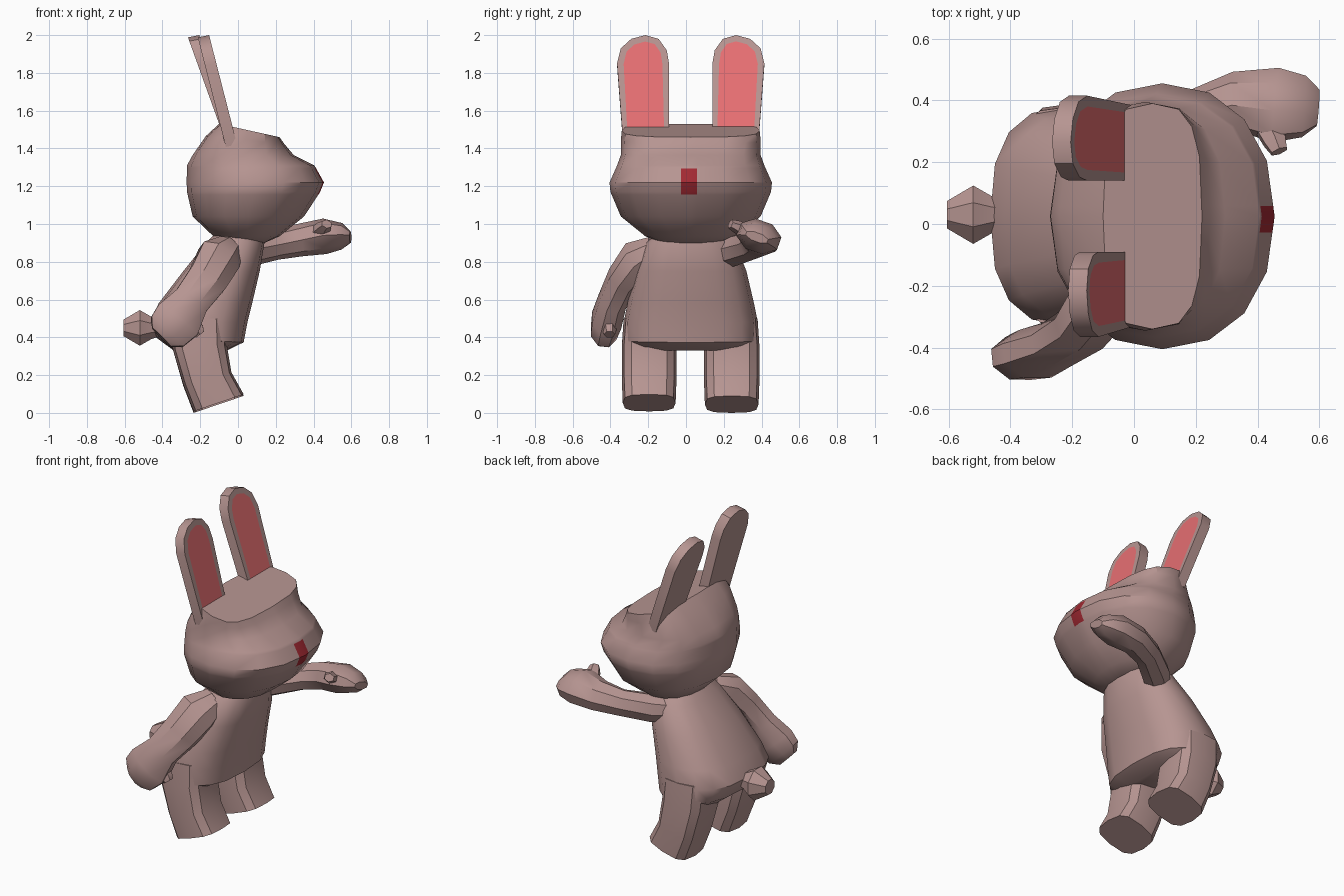
import bpy, bmesh, math
from mathutils import Vector

if "Cube" in bpy.data.objects:
    bpy.data.objects.remove(bpy.data.objects["Cube"])


def material(name, rgb):
    m = bpy.data.materials.new(name)
    m.diffuse_color = (*rgb, 1)
    m.use_nodes = True
    m.node_tree.nodes["Principled BSDF"].inputs["Base Color"].default_value = m.diffuse_color
    return m


FUR = material("dusty_pink_fur", (0.47, 0.30, 0.285))
PINK = material("inner_ear_pink", (0.80, 0.16, 0.17))
RED = material("nose_red", (0.36, 0.022, 0.032))
MID = 0.025  # the y of the body's plane of symmetry


def finish(bm, name, mats=(FUR,), angle=35):
    bmesh.ops.recalc_face_normals(bm, faces=bm.faces[:])
    me = bpy.data.meshes.new(name)
    bm.to_mesh(me)
    bm.free()
    for m in mats:
        me.materials.append(m)
    ob = bpy.data.objects.new(name, me)
    bpy.context.collection.objects.link(ob)
    bpy.ops.object.select_all(action='DESELECT')
    ob.select_set(True)
    bpy.context.view_layer.objects.active = ob
    bpy.ops.object.shade_smooth_by_angle(angle=math.radians(angle))
    return ob


def skin(rings):
    """Join rings of points into a closed skin."""
    bm = bmesh.new()
    vs = [[bm.verts.new(p) for p in r] for r in rings]
    n = len(vs[0])
    for a, b in zip(vs, vs[1:]):
        for i in range(n):
            j = (i + 1) % n
            bm.faces.new((a[i], a[j], b[j], b[i]))
    bm.faces.new(vs[0])
    bm.faces.new(vs[-1])
    return bm


def power(v, e):
    return math.copysign(abs(v) ** (2 / e), v)


def stack(sections, yc, n):
    """Rounded sections: (z, x back, x front, half width, squareness, tilt)."""
    rings = []
    for z, x0, x1, hy, e, tilt in sections:
        ring = []
        for i in range(n):
            a = math.tau * i / n
            dx = (x1 - x0) / 2 * power(math.cos(a), e)
            ring.append(((x0 + x1) / 2 + dx, yc + hy * power(math.sin(a), e), z + tilt * dx))
        rings.append(ring)
    return skin(rings)


def tube(path, wide, n=8):
    """Oval tube: (point, radius along wide, other radius)."""
    rings = []
    pts = [Vector(p[0]) for p in path]
    for i, (_, ra, rb) in enumerate(path):
        d = (pts[min(i + 1, len(pts) - 1)] - pts[max(i - 1, 0)]).normalized()
        w = Vector(wide)
        w = (w - d * w.dot(d)).normalized()
        s = d.cross(w)
        rings.append([pts[i] + w * ra * math.cos(math.tau * (k + .5) / n)
                      + s * rb * math.sin(math.tau * (k + .5) / n) for k in range(n)])
    return skin(rings)


# Head, with the nose patch cut into its front
head = stack([
    (0.90, -0.03, 0.14, 0.15, 2.0, 0),
    (0.935, -0.13, 0.22, 0.24, 2.1, 0),
    (1.04, -0.24, 0.35, 0.37, 2.2, 0),
    (1.17, -0.27, 0.435, 0.425, 2.2, 0),
    (1.22, -0.272, 0.455, 0.43, 2.2, 0),
    (1.31, -0.27, 0.405, 0.39, 2.3, 0),
    (1.365, -0.24, 0.295, 0.37, 2.5, 0),
    (1.445, -0.17, 0.245, 0.37, 2.8, -0.1),
    (1.495, -0.10, 0.22, 0.365, 3.0, -0.22)], MID, 16)
for co, no in (((0, -.027, 0), (0, 1, 0)), ((0, .058, 0), (0, 1, 0)),
               ((0, 0, 1.155), (0, 0, 1)), ((0, 0, 1.295), (0, 0, 1))):
    bmesh.ops.bisect_plane(head, geom=head.verts[:] + head.edges[:] + head.faces[:],
                           plane_co=co, plane_no=no)
for f in head.faces:
    c = f.calc_center_median()
    if c.x > 0.3 and -.027 < c.y < .058 and 1.155 < c.z < 1.295:
        f.material_index = 1
finish(head, "head", (FUR, RED))

# Torso
finish(stack([
    (0.97, -0.10, 0.12, 0.16, 2.2, 0),
    (0.90, -0.17, 0.14, 0.235, 2.3, 0),
    (0.75, -0.29, 0.115, 0.295, 2.4, 0),
    (0.58, -0.42, 0.075, 0.335, 2.5, 0),
    (0.48, -0.465, 0.05, 0.355, 2.6, 0),
    (0.385, -0.43, 0.03, 0.35, 2.7, -0.05),
    (0.33, -0.34, -0.06, 0.29, 2.8, 0)], MID, 16), "torso")

# Legs with slanted soles
for name, yc, hy, z in (("right_leg", -0.195, 0.145, 0.053), ("left_leg", 0.242, 0.147, 0.045)):
    finish(stack([
        (z, -0.235, 0.03, hy - .005, 3.2, 0.34),
        (z + .13, -0.29, -0.035, hy, 3.2, 0.25),
        (0.35, -0.345, -0.06, hy, 3.2, 0.1),
        (0.50, -0.36, -0.06, hy - .01, 3.0, 0)], yc, 12), name)

# Tail, a faceted ball pointing back
finish(tube([((-0.42, 0.03, 0.45), 0.05, 0.05), ((-0.46, 0.03, 0.45), 0.065, 0.065),
             ((-0.52, 0.03, 0.45), 0.102, 0.102), ((-0.605, 0.03, 0.45), 0.048, 0.048)],
            (0, 0, 1)), "tail", angle=30)

# Ears: extruded outline with an inset pink front
OUTLINE = [(.115, 1.42), (.115, 1.85), (.127, 1.92), (.17, 1.98), (.24, 2.0),
           (.315, 1.98), (.37, 1.93), (.39, 1.85), (.357, 1.42)]
for name, side, x_top in (("right_ear", -1, -0.153), ("left_ear", 1, -0.205)):
    bm = bmesh.new()
    loops = []
    for thick in (0, 0.06):
        loops.append([bm.verts.new((-0.025 + (x_top + 0.025) * (z - 1.5) / 0.5 - thick,
                                    MID + side * u, z - thick * 0.2)) for u, z in OUTLINE])
    front = bm.faces.new(loops[0])
    bm.faces.new(loops[1])
    for i in range(len(OUTLINE)):
        j = (i + 1) % len(OUTLINE)
        bm.faces.new((loops[0][i], loops[0][j], loops[1][j], loops[1][i]))
    bmesh.ops.recalc_face_normals(bm, faces=bm.faces[:])
    bmesh.ops.inset_individual(bm, faces=[front], thickness=0.035)
    front.material_index = 1
    finish(bm, name, (FUR, PINK))

# Lowered arm, swung back
finish(tube([((-0.05, -0.16, 0.87), 0.08, 0.07), ((-0.10, -0.25, 0.82), 0.125, 0.10),
             ((-0.16, -0.335, 0.71), 0.115, 0.085), ((-0.25, -0.39, 0.59), 0.105, 0.08),
             ((-0.32, -0.42, 0.49), 0.14, 0.085), ((-0.375, -0.435, 0.43), 0.125, 0.075),
             ((-0.405, -0.44, 0.40), 0.075, 0.045)], (0.8, 0, -0.6)), "right_arm")
finish(tube([((-0.28, -0.41, 0.50), 0.05, 0.04), ((-0.215, -0.405, 0.435), 0.045, 0.036),
             ((-0.20, -0.405, 0.415), 0.03, 0.03)], (1, 0, 0), 6), "right_thumb")

# Raised arm, reaching forward
finish(tube([((-0.04, 0.17, 0.84), 0.07, 0.08), ((0.06, 0.26, 0.86), 0.085, 0.085),
             ((0.20, 0.355, 0.89), 0.08, 0.08), ((0.33, 0.395, 0.915), 0.10, 0.085),
             ((0.46, 0.385, 0.935), 0.125, 0.09), ((0.55, 0.38, 0.935), 0.105, 0.065),
             ((0.595, 0.375, 0.93), 0.065, 0.025)], (0, 1, -0.35)), "left_arm")
finish(tube([((0.42, 0.34, 0.95), 0.05, 0.04), ((0.455, 0.27, 0.985), 0.042, 0.035),
             ((0.47, 0.235, 1.0), 0.03, 0.025)], (1, 0, 0), 6), "left_thumb")
